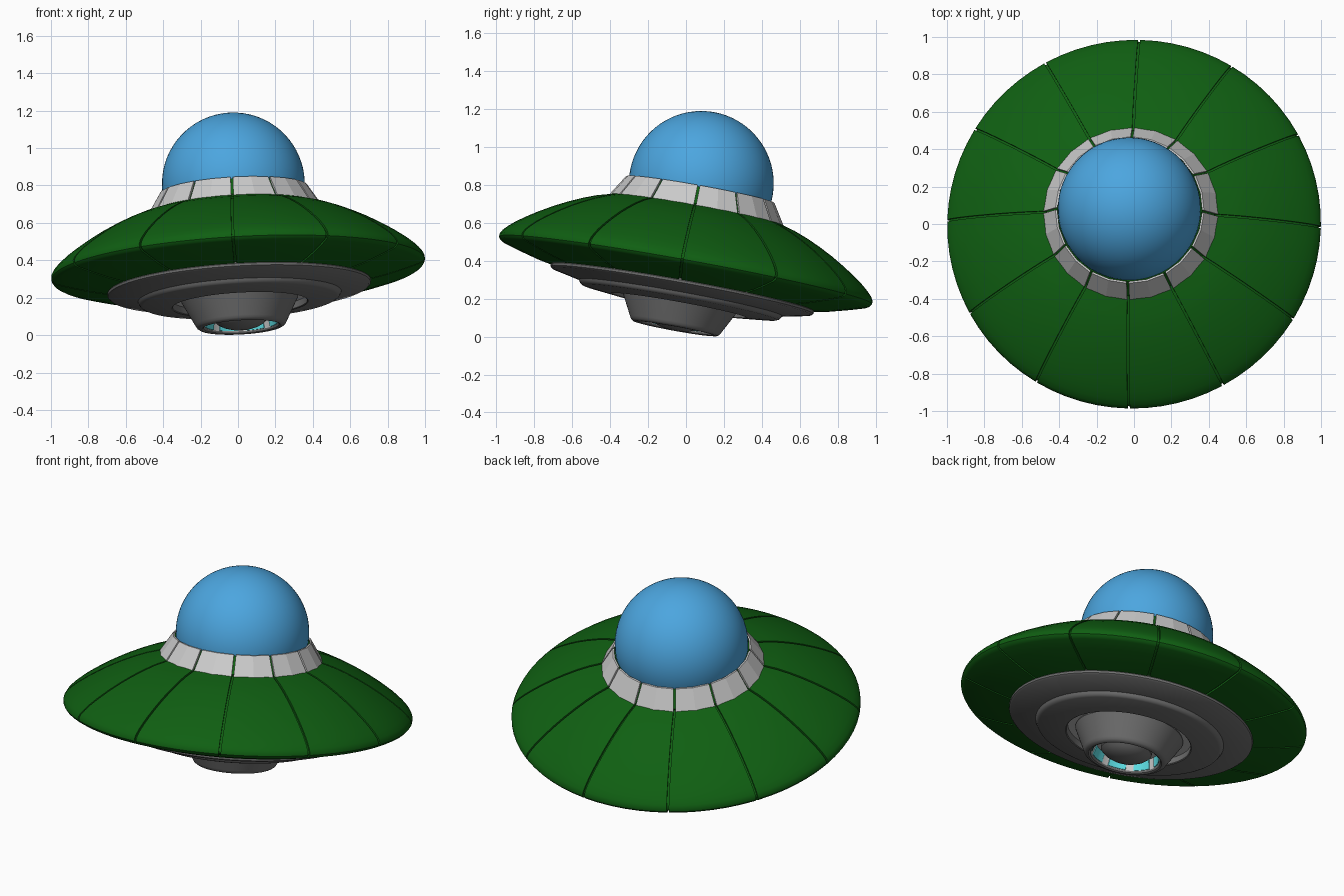
import bpy, bmesh, math
from mathutils import Matrix, Euler

if "Cube" in bpy.data.objects:
    bpy.data.objects.remove(bpy.data.objects["Cube"])

# Whole craft leans: local axis is tilted about its rim centre
TILT = Matrix.Translation((0, 0, 0.363)) @ Euler(
    (math.radians(-10.2), math.radians(-3.4), math.radians(-1))).to_matrix().to_4x4()
PANELS = 12


def material(name, rgb):
    m = bpy.data.materials.new(name)
    m.diffuse_color = (*rgb, 1)
    m.use_nodes = True
    m.node_tree.nodes["Principled BSDF"].inputs["Base Color"].default_value = m.diffuse_color
    return m


GREEN = material("hull green", (0.005, 0.115, 0.006))
BLUE = material("dome blue", (0.072, 0.38, 0.74))
LIGHT = material("light grey", (0.6, 0.6, 0.6))
GREY = material("dark grey", (0.17, 0.17, 0.17))
CYAN = material("glow cyan", (0.12, 0.8, 0.85))


def finish(name, bm, mat, angle=32):
    bmesh.ops.remove_doubles(bm, verts=bm.verts, dist=1e-6)
    me = bpy.data.meshes.new(name)
    bm.to_mesh(me)
    bm.free()
    me.materials.append(mat)
    ob = bpy.data.objects.new(name, me)
    bpy.context.collection.objects.link(ob)
    ob.matrix_world = TILT
    bpy.ops.object.select_all(action='DESELECT')
    ob.select_set(True)
    bpy.context.view_layer.objects.active = ob
    bpy.ops.object.shade_smooth_by_angle(angle=math.radians(angle))
    return ob


def polar(r, a, z):
    return (r * math.cos(a), r * math.sin(a), z)


def skin(bm, columns, closed):
    """Join neighbouring columns of vertices; columns run counter-clockwise."""
    cols = [[bm.verts.new(p) for p in c] for c in columns]
    pairs = list(zip(cols, cols[1:])) + ([(cols[-1], cols[0])] if closed else [])
    for a, b in pairs:
        for i in range(len(a) - 1):
            bm.faces.new((a[i], a[i + 1], b[i + 1], b[i]))
    return cols


def lathe(name, profile, mat, segs=72):
    bm = bmesh.new()
    skin(bm, [[polar(r, 2 * math.pi * k / segs, z) for r, z in profile]
              for k in range(segs)], True)
    return finish(name, bm, mat)


def plates(name, loop, mat, count, gap, segs, phase=0.0):
    """Ring of separate curved plates with a closed cross-section."""
    bm = bmesh.new()
    step = 2 * math.pi / count
    loop = loop + loop[:1]
    for k in range(count):
        cols = []
        for s in range(segs + 1):
            col = []
            for r, z in loop:
                g = gap / 2 / r
                a = phase + k * step + g + (step - 2 * g) * s / segs
                col.append(polar(r, a, z))
            cols.append(col)
        c = skin(bm, cols, False)
        bm.faces.new(c[0][:-1])
        bm.faces.new(c[-1][:-1][::-1])
    bmesh.ops.remove_doubles(bm, verts=bm.verts, dist=1e-6)
    bmesh.ops.recalc_face_normals(bm, faces=bm.faces)
    return finish(name, bm, mat, 10)


def grooved_lathe(name, profile, mat, width, depth, segs=6):
    """Lathe divided into panels by narrow sunken seams."""
    inner = []
    for i, (r, z) in enumerate(profile):
        r0, z0 = profile[max(i - 1, 0)]
        r1, z1 = profile[min(i + 1, len(profile) - 1)]
        d = math.hypot(r1 - r0, z1 - z0)
        inner.append((r + depth * (z1 - z0) / d, z - depth * (r1 - r0) / d))
    bm = bmesh.new()
    step = 2 * math.pi / PANELS
    cols = []
    for k in range(PANELS):
        a = k * step
        for side in (-1, 1):
            cols.append([polar(q[0], a + side * width / 2 / p[0], q[1])
                         for p, q in zip(profile, inner)])
        for s in range(segs + 1):
            col = []
            for r, z in profile:
                g = width / 2 / r
                col.append(polar(r, a + g + (step - 2 * g) * s / segs, z))
            cols.append(col)
    skin(bm, cols, True)
    return finish(name, bm, mat)


# Green saucer with twelve panels
grooved_lathe("saucer_hull", [
    (0.43, 0.322), (0.47, 0.308), (0.54, 0.288), (0.61, 0.261), (0.68, 0.229),
    (0.75, 0.193), (0.82, 0.152), (0.88, 0.113), (0.93, 0.077), (0.965, 0.047),
    (0.989, 0.022), (1.0, 0.002), (1.0, -0.014), (0.992, -0.026), (0.976, -0.035),
    (0.90, -0.058), (0.80, -0.085), (0.64, -0.118)], GREEN, 0.012, 0.012)

# Green core showing between the collar plates
lathe("collar_core", [(0.37, 0.40), (0.386, 0.412), (0.45, 0.318), (0.44, 0.30)], GREEN)

# Collar plates, each with two flat facets
plates("collar_plates", [(0.468, 0.308), (0.398, 0.42), (0.388, 0.42), (0.446, 0.308)],
       LIGHT, PANELS, 0.012, 2)

# Glass dome, cut off a little below its middle
lathe("glass_dome", [(0.382 * math.cos(t), 0.453 + 0.382 * math.sin(t)) for t in
                     [math.pi / 2 - math.radians(100) * i / 20 for i in range(21)]], BLUE)

# Stepped underside
lathe("underside_rings", [
    (0.66, -0.088), (0.70, -0.098), (0.706, -0.108), (0.704, -0.12), (0.694, -0.128),
    (0.545, -0.16), (0.54, -0.17), (0.533, -0.18), (0.52, -0.186),
    (0.365, -0.204), (0.36, -0.2), (0.358, -0.165)], GREY)
lathe("recess_floor", [(0.36, -0.165), (0.28, -0.165)], LIGHT)

# Nozzle and its inner wall
lathe("nozzle", [
    (0.30, -0.15), (0.312, -0.175), (0.245, -0.303), (0.238, -0.316), (0.226, -0.325),
    (0.212, -0.327), (0.202, -0.322), (0.198, -0.312)], GREY)
lathe("nozzle_lining", [(0.198, -0.312), (0.185, -0.25), (0.0, -0.25)], LIGHT)

# Glowing panels around the nozzle lining
plates("glow_panels", [(0.196, -0.311), (0.184, -0.254), (0.179, -0.254), (0.191, -0.311)],
       CYAN, 8, 0.045, 4, math.radians(22.5 - 22.5))

# Domed lens in the nozzle
lathe("nozzle_lens", [(0.135, -0.25), (0.148, -0.27), (0.146, -0.285), (0.125, -0.305),
                      (0.095, -0.322), (0.055, -0.334), (0.0, -0.339)], GREY, 48)
